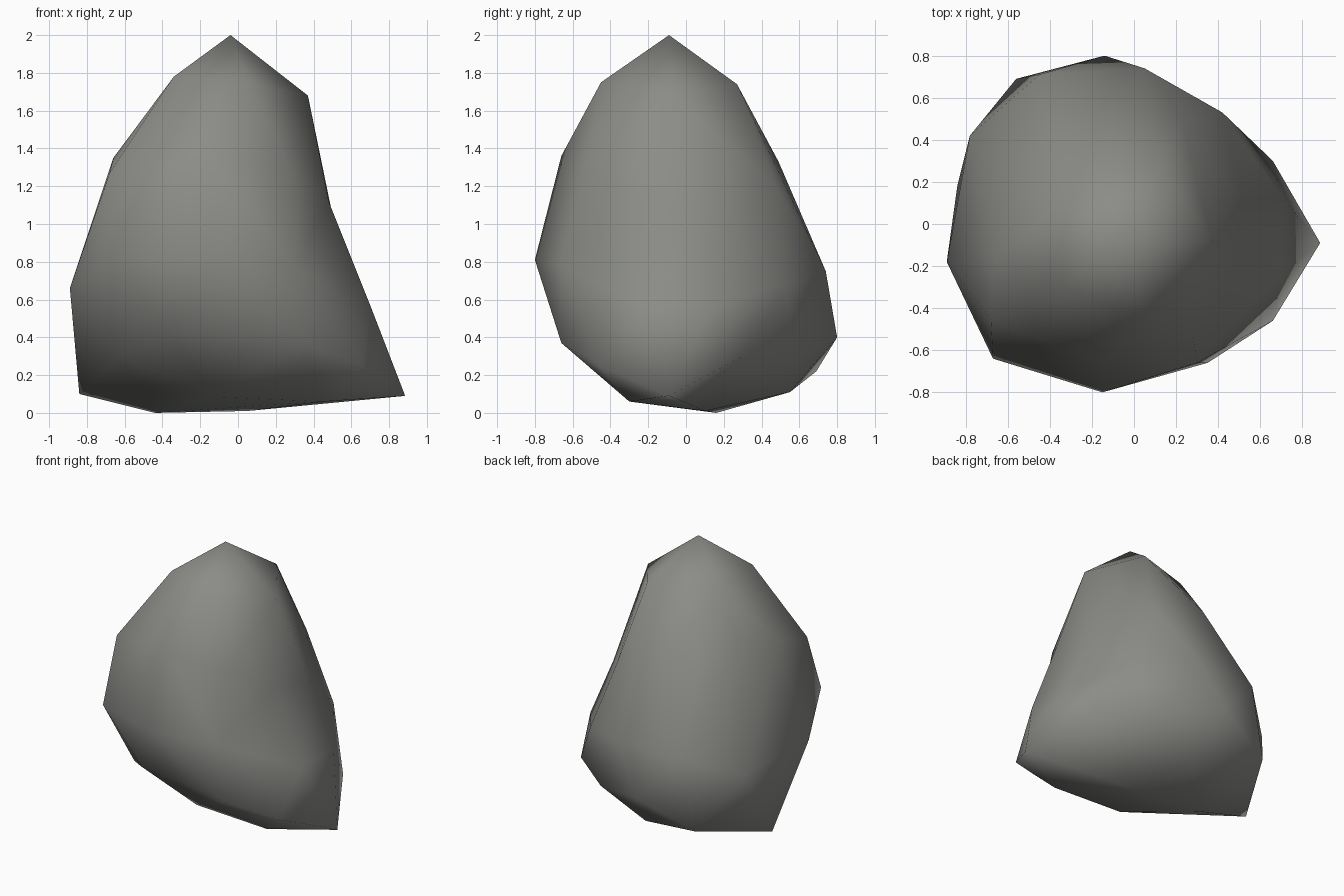
import bpy, bmesh
from mathutils import Vector

if "Cube" in bpy.data.objects:
    bpy.data.objects.remove(bpy.data.objects["Cube"])

# Rock corners, grouped in rough rings from the peak down to the base
rings = [
    [(-.04, -.09, 2)],
    [(.37, -.08, 1.68), (.13, .27, 1.74), (-.33, .10, 1.77), (-.34, -.30, 1.78), (.05, -.45, 1.75)],
    [(.48, -.25, 1.12), (.51, .13, 1.0), (.23, .48, 1.20), (-.20, .49, 1.33), (-.55, .16, 1.42),
     (-.66, -.15, 1.35), (-.68, -.46, 1.27), (-.15, -.66, 1.36), (.28, -.53, 1.28)],
    [(.70, -.24, .57), (.70, .13, .56), (.42, .53, .68), (.05, .74, .75), (-.45, .71, .74),
     (-.89, -.18, .66), (-.67, -.64, .82), (-.15, -.80, .81), (.30, -.66, .78)],
    [(.66, -.46, .25), (.66, .30, .30), (.30, .58, .29), (-.14, .80, .40), (-.56, .69, .22),
     (-.78, .42, .60), (-.62, -.34, .30), (-.38, -.60, .42), (.35, -.66, .37)],
    [(.885, -.09, .09), (.45, -.30, .06), (-.13, -.30, .085), (-.84, .18, .10), (-.05, .55, .11)],
    [(.05, .10, .01), (-.44, .16, 0)],
]
points = [Vector(p) for ring in rings for p in ring]

# Skin the corners on a sphere first, so shallow dents survive, then move them to shape
centre = Vector((-.05, 0, .8))
bm = bmesh.new()
verts = []
for p in points:
    d = p - centre
    d.z *= .75
    verts.append(bm.verts.new(d.normalized()))
bmesh.ops.convex_hull(bm, input=verts)
for v, p in zip(verts, points):
    v.co = p
bmesh.ops.recalc_face_normals(bm, faces=bm.faces)


# Turn inward-folding edges so the left side and underside bulge outward
def find_fold():
    for e in bm.edges:
        middle = (e.verts[0].co + e.verts[1].co) / 2
        if len(e.link_faces) == 2 and middle.x < .35 and e.calc_face_angle_signed(0) < -.02:
            tips = [v for f in e.link_faces for v in f.verts if v not in e.verts]
            if len(tips) == 2 and not bm.edges.get(tips):
                return e
    return None


for _ in range(40):
    bm.normal_update()
    fold = find_fold()
    if fold is None:
        break
    bmesh.ops.rotate_edges(bm, edges=[fold], use_ccw=False)

bmesh.ops.recalc_face_normals(bm, faces=bm.faces)
for f in bm.faces:
    f.smooth = True

mesh = bpy.data.meshes.new("rock")
bm.to_mesh(mesh)
bm.free()
stone = bpy.data.materials.new("grey stone")
stone.diffuse_color = (.26, .265, .245, 1)
stone.use_nodes = True
stone.node_tree.nodes["Principled BSDF"].inputs["Base Color"].default_value = stone.diffuse_color
mesh.materials.append(stone)
bpy.context.collection.objects.link(bpy.data.objects.new("rock", mesh))
